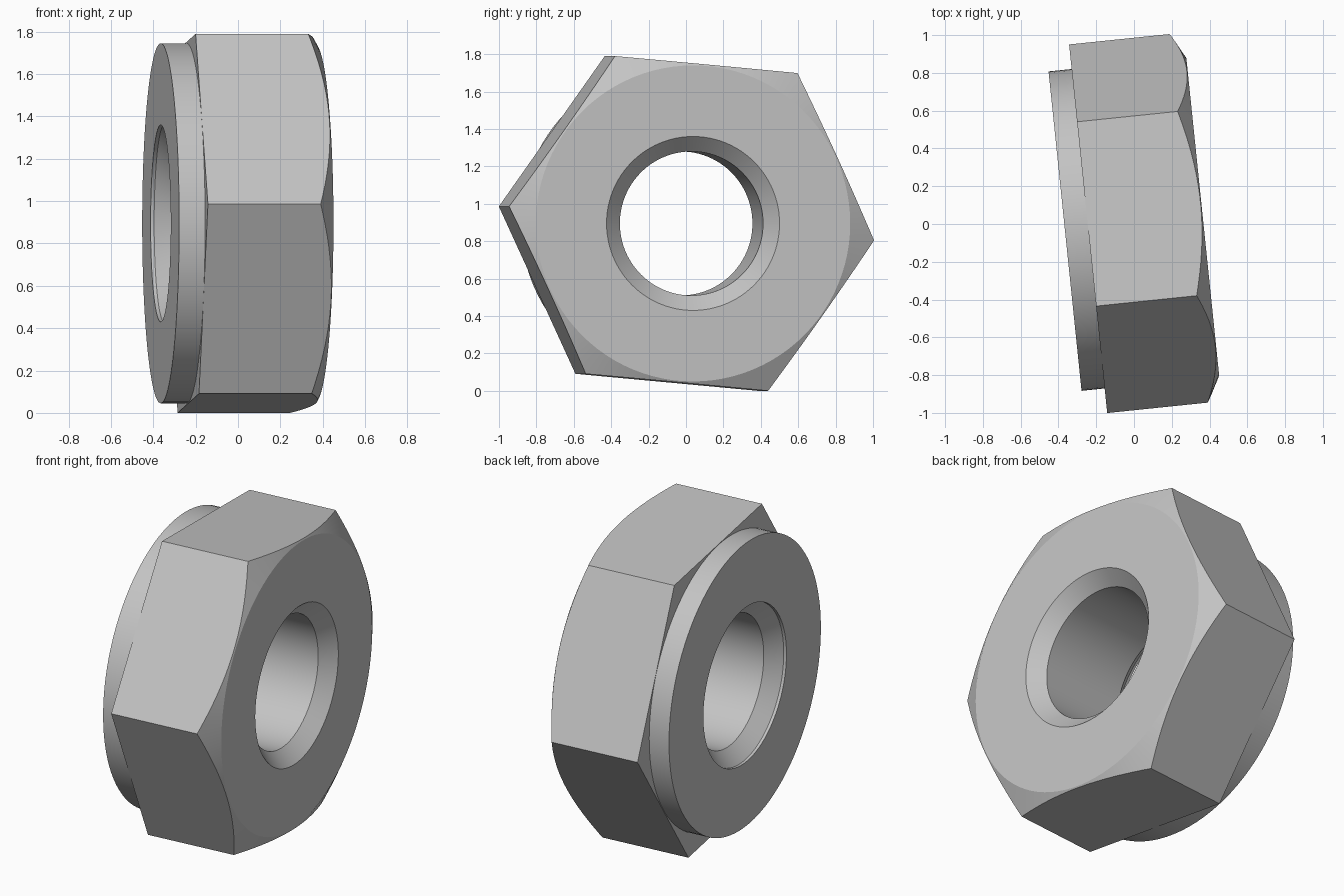
import bpy, bmesh, math
from mathutils import Vector, Matrix

if "Cube" in bpy.data.objects:
    bpy.data.objects.remove(bpy.data.objects["Cube"], do_unlink=True)

STEPS = 96
CORNER_R = 0.985
APOTHEM = CORNER_R * math.cos(math.pi / 6)

steel = bpy.data.materials.new("grey_steel")
steel.use_nodes = True
colour = (0.55, 0.55, 0.55, 1)
steel.diffuse_color = colour
steel.node_tree.nodes["Principled BSDF"].inputs["Base Color"].default_value = colour

# Closed section (radius, position along the axis): bore, rims, collar, chamfer
section = [
    (0.385, -0.27), (0.465, -0.35), (0.465, -0.367),   # collar side rim
    (0.85, -0.367), (0.85, -0.244),                    # collar
    (1.2, -0.244), (1.2, 0.176),                       # stock to be cut to a hexagon
    (0.845, 0.366), (0.465, 0.366), (0.385, 0.285),    # chamfered face and countersink
]


def lathe(bm, points):
    """Revolve a closed section around the x axis."""
    rings = []
    for i in range(STEPS):
        a = math.tau * i / STEPS
        rings.append([bm.verts.new((x, r * math.cos(a), r * math.sin(a)))
                      for r, x in points])
    n = len(points)
    for i, ring in enumerate(rings):
        after = rings[(i + 1) % STEPS]
        for j in range(n):
            k = (j + 1) % n
            bm.faces.new((ring[j], ring[k], after[k], after[j]))


def cut_flat(bm, angle):
    """Slice one flat of the hexagon and cap the cut."""
    normal = Vector((0, math.cos(angle), math.sin(angle)))
    cut = bmesh.ops.bisect_plane(
        bm, geom=bm.verts[:] + bm.edges[:] + bm.faces[:], dist=1e-6,
        plane_co=normal * APOTHEM, plane_no=normal, clear_outer=True)
    edges = [e for e in cut["geom_cut"] if isinstance(e, bmesh.types.BMEdge)]
    bmesh.ops.edgeloop_fill(bm, edges=edges)


bm = bmesh.new()
lathe(bm, section)
for k in range(6):
    cut_flat(bm, math.radians(24.7 + 60 * k))
bmesh.ops.recalc_face_normals(bm, faces=bm.faces[:])

mesh = bpy.data.meshes.new("hex_nut_with_collar")
bm.to_mesh(mesh)
bm.free()
mesh.materials.append(steel)

# The nut stands on a corner, turned slightly about the vertical
nut = bpy.data.objects.new("hex_nut_with_collar", mesh)
bpy.context.collection.objects.link(nut)
nut.matrix_world = Matrix.Translation((0, 0, 0.895)) @ Matrix.Rotation(math.radians(5.9), 4, "Z")

bpy.ops.object.select_all(action="DESELECT")
nut.select_set(True)
bpy.context.view_layer.objects.active = nut
bpy.ops.object.shade_smooth_by_angle(angle=math.radians(18))
